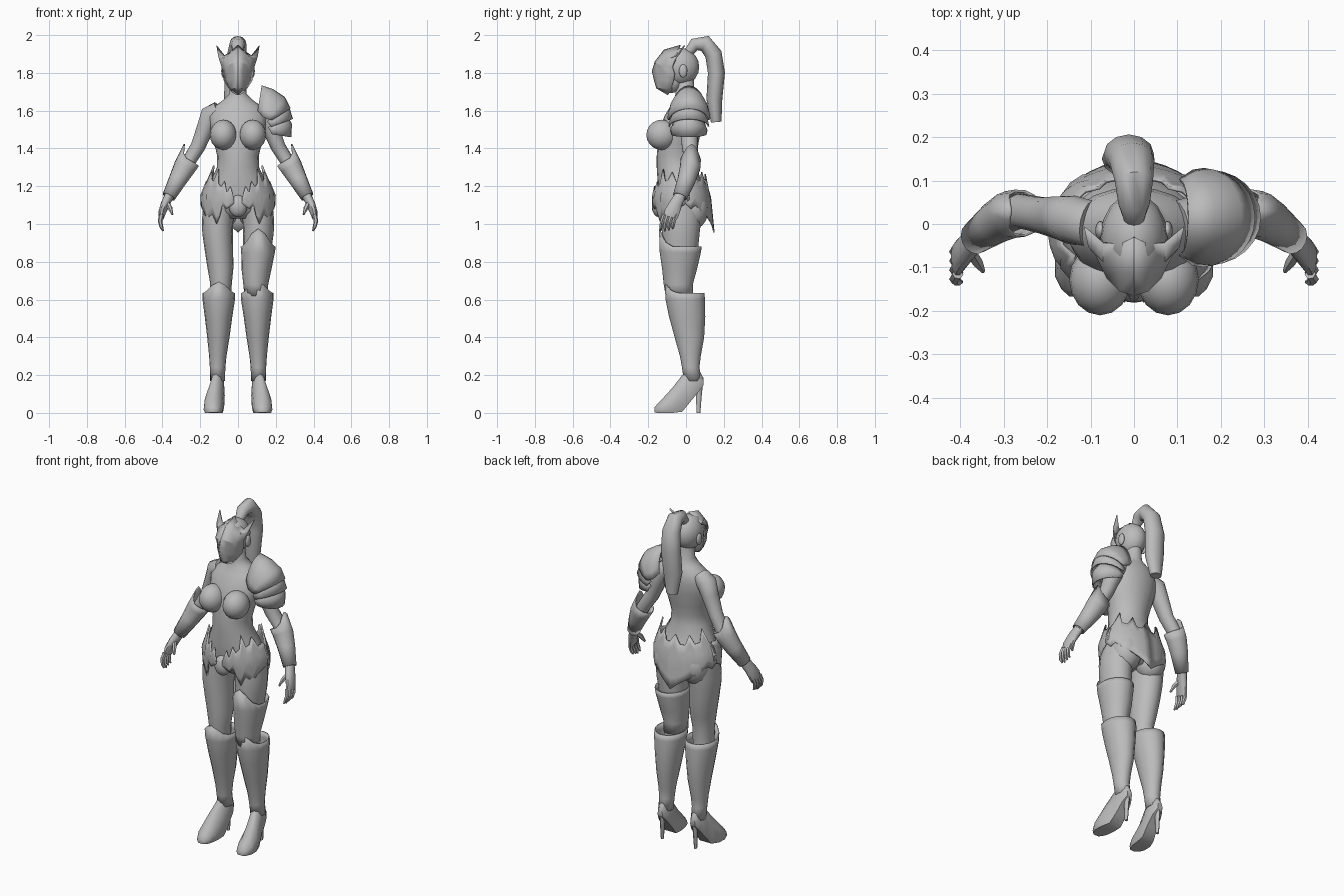
import bpy, bmesh, math
from mathutils import Vector, Matrix

grey = bpy.data.materials.new("plain_grey")
grey.diffuse_color = (0.5, 0.5, 0.5, 1)


def finish(name, bm, mirror=False, thick=0, angle=50):
    bmesh.ops.recalc_face_normals(bm, faces=bm.faces[:])
    me = bpy.data.meshes.new(name)
    bm.to_mesh(me)
    bm.free()
    me.materials.append(grey)
    for p in me.polygons:
        p.use_smooth = True
    me.set_sharp_from_angle(angle=math.radians(angle))
    ob = bpy.data.objects.new(name, me)
    bpy.context.collection.objects.link(ob)
    if thick:
        m = ob.modifiers.new("thickness", 'SOLIDIFY')
        m.thickness, m.offset = thick, 0
    if mirror:
        ob.modifiers.new("mirror", 'MIRROR')
    return ob


def grid(bm, rows, closed=False, caps=False):
    """Skin faces between equal-length rows of points."""
    vs = [[bm.verts.new(p) for p in r] for r in rows]
    n = len(vs[0])
    for a, b in zip(vs, vs[1:]):
        for i in range(n if closed else n - 1):
            j = (i + 1) % n
            bm.faces.new((a[i], a[j], b[j], b[i]))
    if caps:
        bm.faces.new(vs[0])
        bm.faces.new(vs[-1])


def tube(name, path, n=14, tilt=True, caps=True, mirror=False, edge=None, thick=0):
    """Loft rings (x, y, z, rx, ry); edge(angle) shifts the first ring along the path."""
    bm = bmesh.new()
    pts = [Vector(p[:3]) for p in path]
    rows = []
    for k, (c, p) in enumerate(zip(pts, path)):
        t = (pts[min(k + 1, len(pts) - 1)] - pts[max(k - 1, 0)]).normalized()
        if not tilt:
            t = Vector((0, 0, -1))
        u = (Vector((1, 0, 0)) - t * t.x).normalized()
        v = u.cross(t)
        row = []
        for i in range(n):
            a = 2 * math.pi * i / n
            q = c + u * p[3] * math.cos(a) + v * p[4] * math.sin(a)
            if edge and k == 0:
                q -= t * edge(q - c)
            row.append(q)
        rows.append(row)
    grid(bm, rows, True, caps)
    return finish(name, bm, mirror, thick)


def ball(name, loc, size, mirror=False):
    bm = bmesh.new()
    bmesh.ops.create_uvsphere(bm, u_segments=16, v_segments=10, radius=1,
                              matrix=Matrix.Translation(loc) @ Matrix.Diagonal((*size, 1)))
    return finish(name, bm, mirror)


# Torso and neck: height, front y, back y, half width
body = [(1.03, -.09, .06, .10), (1.07, -.13, .10, .15), (1.13, -.145, .115, .178),
        (1.22, -.15, .085, .148), (1.30, -.155, .055, .112), (1.36, -.155, .055, .11),
        (1.42, -.15, .065, .124), (1.50, -.14, .08, .145), (1.57, -.115, .085, .155),
        (1.62, -.085, .08, .13), (1.655, -.065, .065, .08), (1.69, -.055, .045, .045),
        (1.79, -.06, .04, .04)]
tube("torso", [(0, (f + b) / 2, z, w, (b - f) / 2) for z, f, b, w in body][::-1], 20, False)
ball("bust", (.078, -.128, 1.472), (.071, .082, .08), True)
ball("buttock", (.085, .035, 1.08), (.088, .085, .11), True)

# Arms
tube("arm", [(.10, 0, 1.60, .05, .055), (.145, .01, 1.575, .057, .056), (.172, .015, 1.51, .046, .05),
             (.212, .02, 1.41, .039, .042), (.262, .03, 1.33, .036, .04),
             (.31, .01, 1.24, .036, .04), (.367, -.03, 1.14, .025, .028)], mirror=True)
tube("bracer", [(.262, .025, 1.338, .06, .052), (.283, .022, 1.30, .056, .052),
                (.318, .003, 1.235, .046, .046), (.366, -.032, 1.145, .033, .036)],
     mirror=True, caps=False, thick=.006, edge=lambda d: .075 * max(0, d.x / .055) ** 3)

# Hands
tube("palm", [(.362, -.028, 1.155, .025, .03), (.385, -.055, 1.105, .024, .036),
              (.402, -.075, 1.06, .02, .042), (.406, -.084, 1.035, .015, .038)], 10, mirror=True)
for i in range(4):
    y = -.052 - .021 * i
    tube(f"finger_{i + 1}", [(.405, y, 1.05, .013, .012), (.413, y - .012, 1.015, .012, .011),
                             (.406, y - .018, .985, .010, .010),
                             (.396, y - .018, .962 + .006 * abs(i - 2), .004, .004)], 6, mirror=True)
tube("thumb", [(.378, -.06, 1.115, .014, .015), (.36, -.088, 1.085, .013, .013),
               (.347, -.108, 1.05, .005, .006)], 6, mirror=True)

# Legs
tube("leg", [(.095, -.015, 1.14, .085, .11), (.108, -.025, 1.02, .083, .105),
             (.108, -.028, .95, .081, .10), (.101, -.03, .86, .075, .093),
             (.093, -.033, .77, .069, .082), (.09, -.04, .69, .058, .07),
             (.096, -.03, .58, .055, .065)], 16, False, mirror=True)
peak = lambda d: max(0, -d.y / .1) ** 4
tube("thigh_guard", [(.107, -.03, .885, .09, .11), (.106, -.03, .85, .086, .106),
                     (.098, -.034, .76, .076, .089), (.094, -.041, .68, .063, .074),
                     (.095, -.035, .62, .058, .07)], 16, False, caps=False, thick=.006,
     edge=lambda d: .065 * peak(d) - .005)
tube("boot_shaft", [(.102, -.008, .635, .083, .103), (.102, -.004, .60, .083, .101),
                    (.103, .006, .51, .070, .093), (.104, .018, .40, .056, .075),
                    (.107, .023, .30, .043, .052), (.108, .025, .24, .038, .043),
                    (.108, .036, .17, .036, .045)], 16, False, caps=False, thick=.006,
     mirror=True, edge=lambda d: .052 * peak(d))

# Shoe: sections along the foot: y, bottom, top, half width, centre x
foot = [(.092, .145, .185, .016, .108), (.065, .11, .235, .034, .108), (.02, .055, .245, .04, .11),
        (-.02, .006, .2, .045, .117), (-.07, 0, .135, .053, .128), (-.12, 0, .08, .05, .132),
        (-.15, 0, .05, .036, .131), (-.167, .002, .028, .018, .13)]
bm = bmesh.new()
rows = []
for y, b, t, w, cx in foot:
    sect = [(-.85, 0), (-1, .2), (-.9, .55), (-.5, .9), (0, 1), (.5, .9), (.9, .55), (1, .2), (.85, 0)]
    rows.append([(cx + w * s, y, b + (t - b) * h) for s, h in sect])
grid(bm, rows, True, True)
finish("shoe", bm, True)
tube("heel", [(.108, .066, .17, .02, .026), (.109, .068, .1, .012, .016),
              (.11, .066, 0, .008, .010)], 8, False, mirror=True)

# Hip armour: shells wrapped round the hips with jagged edges
HIP = [(.95, .18, .145, .158), (1.05, .192, .158, .148), (1.15, .196, .17, .138),
       (1.22, .168, .155, .115), (1.33, .135, .15, .105)]


def hip_point(deg, z):
    """Angle runs from 0 at the front to 180 at the back."""
    z0 = min(max(z, HIP[0][0]), HIP[-1][0])
    for a, b in zip(HIP, HIP[1:]):
        if z0 <= b[0]:
            f = (z0 - a[0]) / (b[0] - a[0])
            rx, rf, rb = (a[i] + (b[i] - a[i]) * f for i in (1, 2, 3))
            break
    c, s = math.cos(math.radians(deg)), math.sin(math.radians(deg))
    return (rx * s, -.01 - c * (rf if c > 0 else rb), z)


def hip_plate(name, cols):
    bm = bmesh.new()
    grid(bm, [[hip_point(d, lo + (hi - lo) * k / 5) for k in range(6)] for d, lo, hi in cols])
    bmesh.ops.remove_doubles(bm, verts=bm.verts[:], dist=1e-4)
    finish(name, bm, True, .008)


hip_plate("front_hip_plate", [(6, 1.11, 1.135), (13, 1.09, 1.2), (18, 1.08, 1.165), (25, 1.1, 1.225),
                              (30, 1.045, 1.195), (37, 1.0, 1.215), (44, 1.05, 1.29), (50, 1.045, 1.225),
                              (58, 1.01, 1.235), (66, 1.06, 1.275), (76, 1.08, 1.215), (90, 1.1, 1.225),
                              (102, 1.13, 1.2)])
hip_plate("back_hip_plate", [(92, 1.11, 1.2), (104, 1.08, 1.235), (115, 1.1, 1.31), (126, 1.07, 1.235),
                             (138, 1.05, 1.225), (148, 1.03, 1.275), (158, 1.01, 1.215),
                             (169, .985, 1.215), (180, .955, 1.265)])
ball("front_guard", (0, -.145, 1.095), (.05, .036, .058))

# Pauldron: three overlapping arched plates, rows of top x, top z, base x, base z, half depth
plates = [[(.125, 1.73, .105, 1.60, .085), (.185, 1.71, .135, 1.565, .106),
           (.245, 1.67, .16, 1.555, .11), (.275, 1.61, .18, 1.55, .104)],
          [(.235, 1.65, .155, 1.54, .092), (.27, 1.61, .165, 1.53, .10), (.288, 1.555, .175, 1.515, .105)],
          [(.245, 1.59, .16, 1.51, .085), (.282, 1.53, .17, 1.495, .095), (.278, 1.46, .18, 1.475, .09)]]
for k, rows in enumerate(plates):
    bm = bmesh.new()
    pts = []
    for tx, tz, bx, bz, hy in rows:
        arc = [math.pi * i / 12 for i in range(13)]
        pts.append([(bx + (tx - bx) * math.sin(a), .015 - hy * math.cos(a),
                     bz + (tz - bz) * math.sin(a)) for a in arc])
    grid(bm, pts)
    finish(f"shoulder_plate_{k + 1}", bm, thick=.008)

# Head, jaw and ears
ball("head", (0, -.03, 1.832), (.077, .1, .1))
ball("jaw", (0, -.08, 1.755), (.055, .062, .062))
ball("ear", (.077, -.015, 1.81), (.012, .022, .035), True)

# Winged face mask: columns from the middle outwards
bm = bmesh.new()
grid(bm, [[(0, -.03, 1.945), (0, -.115, 1.92), (0, -.162, 1.86), (0, -.178, 1.81), (0, -.168, 1.765),
           (0, -.155, 1.72), (0, -.095, 1.685)],
          [(.03, -.045, 1.915), (.035, -.108, 1.895), (.03, -.152, 1.85), (.022, -.147, 1.805),
           (.024, -.145, 1.765), (.018, -.14, 1.72), (.015, -.09, 1.69)],
          [(.07, -.045, 1.89), (.068, -.085, 1.875), (.06, -.122, 1.835), (.056, -.112, 1.80),
           (.054, -.112, 1.765), (.036, -.112, 1.72), (.03, -.085, 1.70)],
          [(.114, -.008, 1.945), (.104, -.05, 1.885), (.084, -.072, 1.832), (.078, -.06, 1.795),
           (.072, -.065, 1.76), (.05, -.075, 1.725), (.036, -.075, 1.71)]])
finish("mask", bm, True, .008, 30)

# Ponytail
tube("ponytail", [(0, .015, 1.91, .025, .025), (0, .045, 1.95, .036, .034), (0, .1, 1.956, .044, .044),
                  (-.005, .145, 1.90, .052, .045), (-.012, .161, 1.80, .058, .045),
                  (-.018, .15, 1.66, .056, .042), (-.02, .16, 1.54, .034, .028)], 12)
